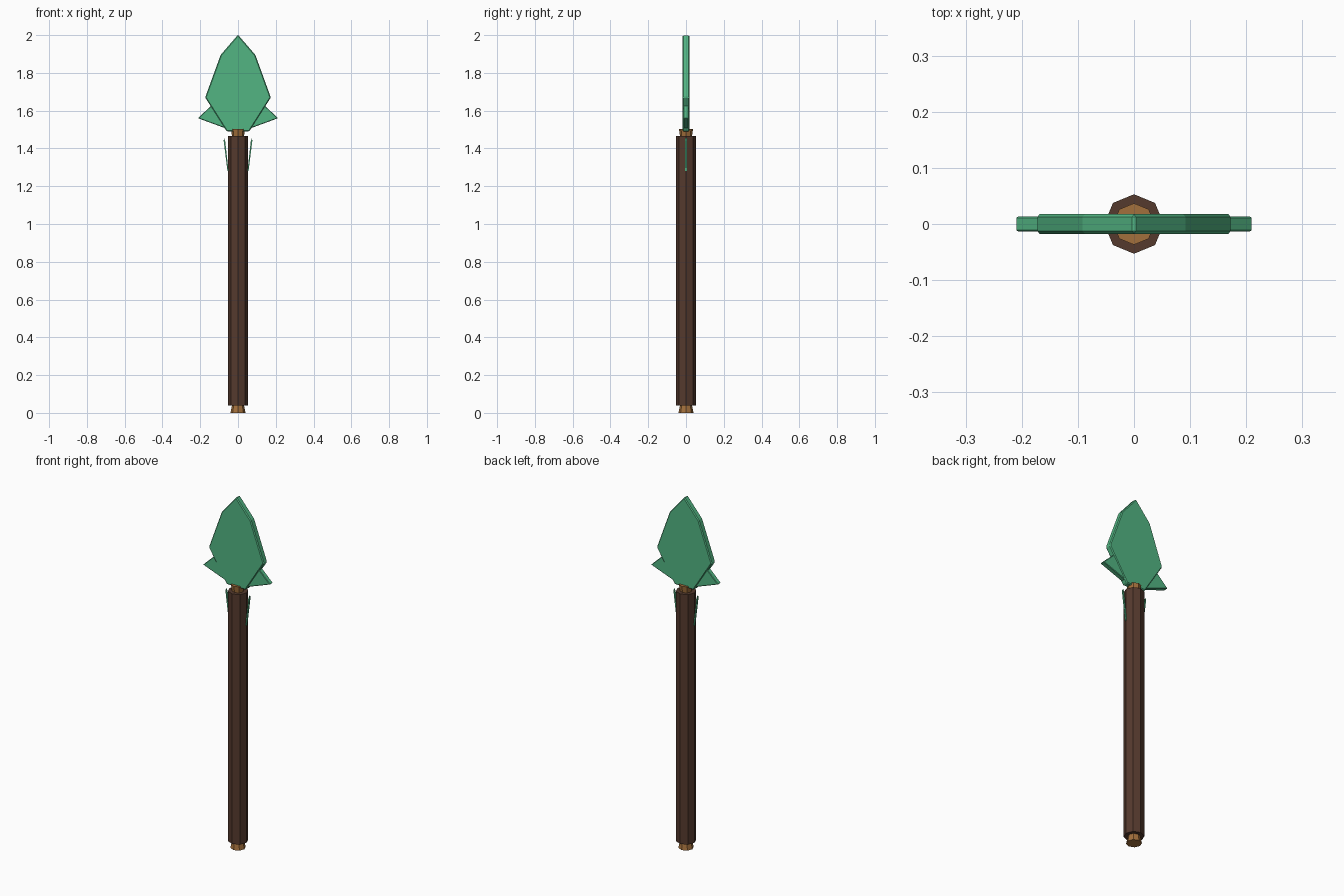
import bpy, bmesh
from math import cos, sin, tau

cube = bpy.data.objects.get("Cube")
if cube:
    bpy.data.objects.remove(cube, do_unlink=True)


def material(name, rgb):
    mat = bpy.data.materials.new(name)
    mat.use_nodes = True
    mat.diffuse_color = (*rgb, 1)
    mat.node_tree.nodes["Principled BSDF"].inputs["Base Color"].default_value = (*rgb, 1)
    return mat


green = material("leaf green", (0.085, 0.46, 0.225))
bark = material("dark bark", (0.09, 0.042, 0.027))
wood = material("light wood", (0.36, 0.16, 0.045))


def finish(name, bm, mat, bevel=0):
    bmesh.ops.recalc_face_normals(bm, faces=bm.faces)
    mesh = bpy.data.meshes.new(name)
    bm.to_mesh(mesh)
    bm.free()
    mesh.materials.append(mat)
    obj = bpy.data.objects.new(name, mesh)
    bpy.context.collection.objects.link(obj)
    if bevel:
        mod = obj.modifiers.new("edge bevel", "BEVEL")
        mod.width = bevel
        mod.segments = 1
    return obj


def octagon_post(name, rings, mat):
    """Eight-sided post through (radius, height) rings."""
    bm = bmesh.new()
    loops = [[bm.verts.new((r * cos(tau * i / 8), r * sin(tau * i / 8), z))
              for i in range(8)] for r, z in rings]
    for low, high in zip(loops, loops[1:]):
        for i in range(8):
            j = (i + 1) % 8
            bm.faces.new((low[i], low[j], high[j], high[i]))
    bm.faces.new(loops[0])
    bm.faces.new(loops[-1])
    return finish(name, bm, mat)


def plate(name, outline, depth, mat, bevel=0):
    """Flat plate from an (x, z) outline, centred on y = 0."""
    bm = bmesh.new()
    face = bm.faces.new([bm.verts.new((x, -depth / 2, z)) for x, z in outline])
    out = bmesh.ops.extrude_face_region(bm, geom=[face])
    new = [v for v in out["geom"] if isinstance(v, bmesh.types.BMVert)]
    bmesh.ops.translate(bm, verts=new, vec=(0, depth, 0))
    return finish(name, bm, mat, bevel)


# Shaft: bark sleeve over a lighter core that flares at the foot
octagon_post("shaft_bark", [(0.053, 0.04), (0.053, 1.465)], bark)
octagon_post("shaft_core", [(0.04, 0), (0.031, 0.045), (0.031, 1.46), (0.037, 1.502)], wood)

# Spear head
half = [(0.06, 1.49), (0.174, 1.67), (0.092, 1.895)]
head = half + [(0, 2.002)] + [(-x, z) for x, z in reversed(half)]
plate("spear_head", head, 0.035, green, 0.005)

# Side barbs and thin splinters along the shaft
barb = [(0.04, 1.497), (0.212, 1.56), (0.13, 1.638)]
splinter = [(0.05, 1.28), (0.056, 1.28), (0.076, 1.44), (0.074, 1.455), (0.068, 1.44)]
for side, s in (("left", 1), ("right", -1)):
    plate(side + "_barb", [(s * x, z) for x, z in barb], 0.027, green, 0.003)
    plate(side + "_splinter", [(s * x, z) for x, z in splinter], 0.008, green)
